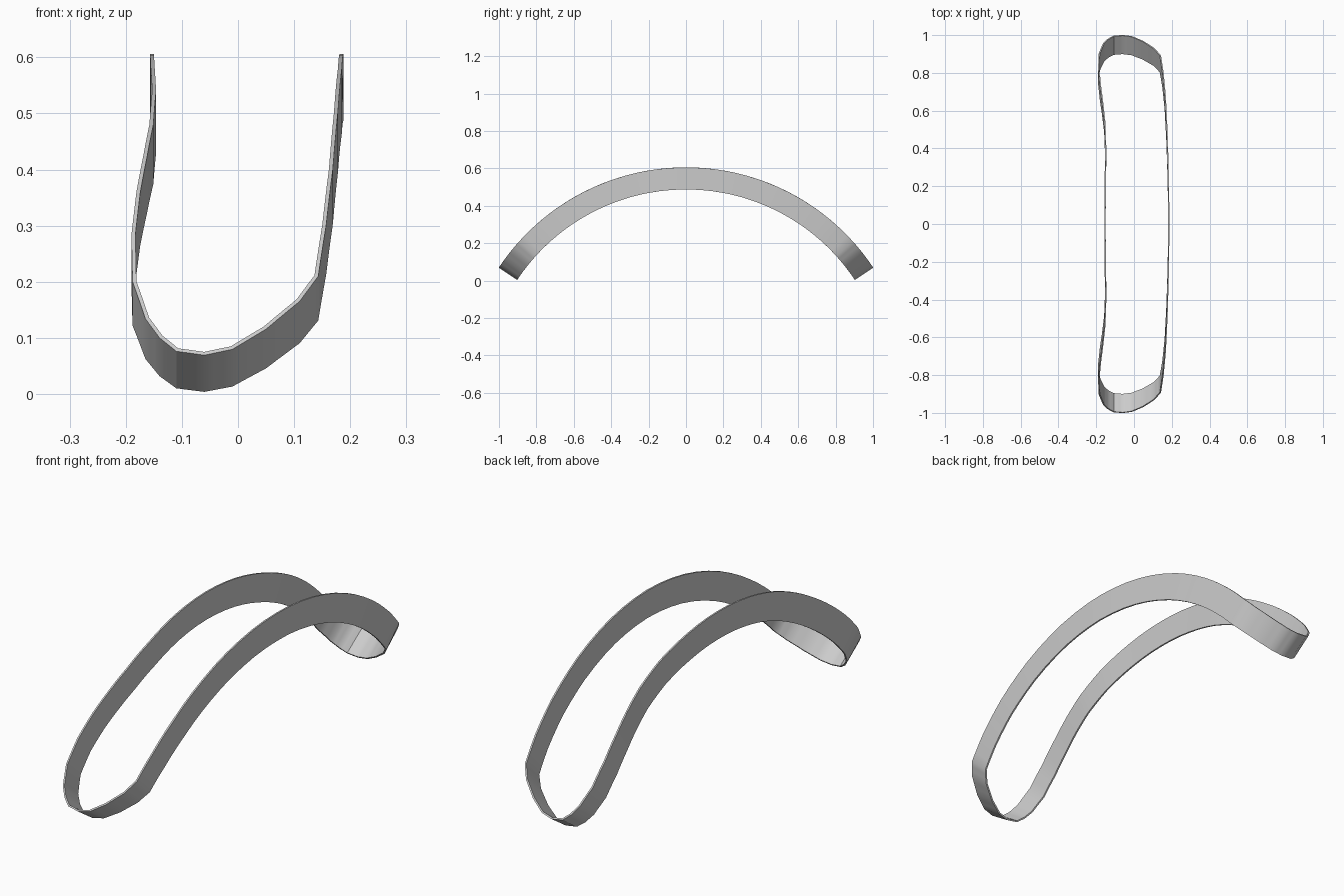
import bpy, bmesh
from math import radians, sin, cos
from mathutils import Vector

cube = bpy.data.objects.get("Cube")
if cube:
    bpy.data.objects.remove(cube, do_unlink=True)

R_OUT, R_IN, CENTRE_Z = 1.202, 1.084, -0.596
THICK = 0.007
STEPS = 3

# Front half of the flat outline: (angle from the crown, x)
half = [(0, -.157), (10, -.156), (19, -.153), (26.5, -.158), (32, -.169),
        (37.3, -.181), (43, -.19), (48.5, -.188), (52.6, -.165), (54.6, -.14),
        (56, -.11), (56.4, -.06), (55.8, -.01), (53.7, .05), (50.7, .11),
        (47.9, .143), (41.8, .157), (34, .169), (24, .178), (12, .185), (0, .188)]
loop = half + [(-a, x) for a, x in reversed(half[1:-1])]

# Unrolled path, subdivided so that the long sides bend smoothly
path = []
for i, (a, x) in enumerate(loop):
    b, x2 = loop[(i + 1) % len(loop)]
    for k in range(STEPS):
        t = k / STEPS
        path.append(Vector((radians(a + (b - a) * t) * R_OUT, x + (x2 - x) * t)))


def inset(i):
    """Point moved towards the inside of the outline by the band thickness."""
    d = (path[(i + 1) % len(path)] - path[i - 1]).normalized()
    return path[i] + Vector((-d.y, d.x)) * THICK


def bend(p, radius):
    """Wrap an unrolled point around the arch."""
    a = p.x / R_OUT
    return (p.y, -sin(a) * radius, cos(a) * radius + CENTRE_Z)


# Curved band: one rectangular section per path point
bm = bmesh.new()
rings = []
for i, p in enumerate(path):
    q = inset(i)
    rings.append([bm.verts.new(bend(v, r)) for v, r in
                  ((p, R_OUT), (q, R_OUT), (q, R_IN), (p, R_IN))])
for i, ring in enumerate(rings):
    prev = rings[i - 1]
    for j in range(4):
        k = (j + 1) % 4
        bm.faces.new((prev[j], prev[k], ring[k], ring[j]))
bmesh.ops.recalc_face_normals(bm, faces=bm.faces)
mesh = bpy.data.meshes.new("curved_band")
bm.to_mesh(mesh)
bm.free()
band = bpy.data.objects.new("curved_band", mesh)
bpy.context.collection.objects.link(band)

# Plain grey
grey = bpy.data.materials.new("plain_grey")
grey.use_nodes = True
colour = (0.6, 0.6, 0.6, 1)
grey.diffuse_color = colour
grey.node_tree.nodes["Principled BSDF"].inputs["Base Color"].default_value = colour
mesh.materials.append(grey)

bpy.context.view_layer.objects.active = band
band.select_set(True)
bpy.ops.object.shade_smooth_by_angle(angle=radians(30))
